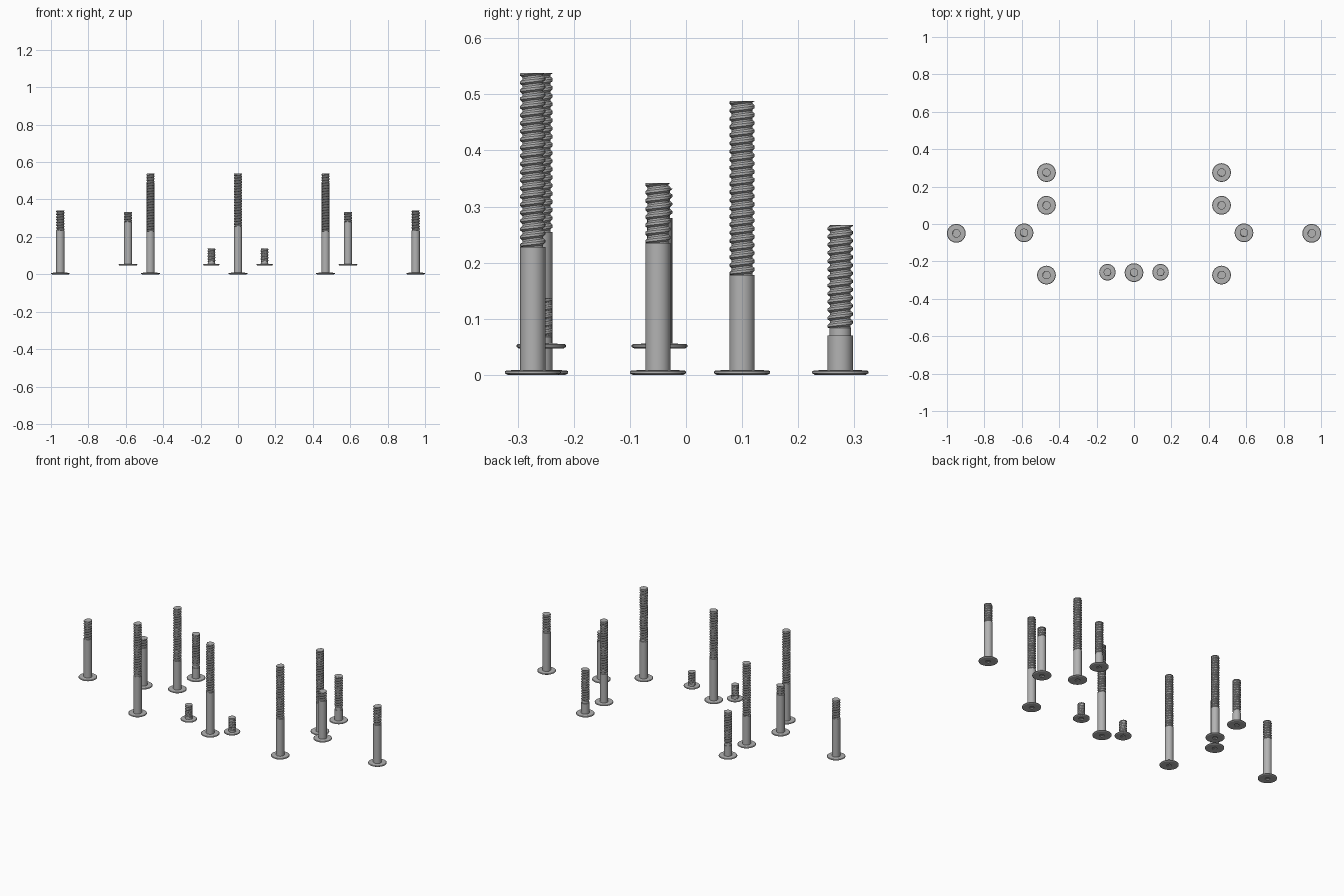
import bpy, bmesh
from math import pi, sin, cos, radians

cube = bpy.data.objects.get("Cube")
if cube:
    bpy.data.objects.remove(cube)

steel = bpy.data.materials.new("grey_steel")
steel.use_nodes = True
steel.diffuse_color = (0.45, 0.45, 0.45, 1)
steel.node_tree.nodes["Principled BSDF"].inputs["Base Color"].default_value = steel.diffuse_color

SIDES = 32
SHAFT = 0.0225
CORE = 0.0185
PITCH = 0.0145


def lathe(bm, profile):
    """Spin (radius, height, is_hex) points and cap both ends."""
    rings = []
    for r, z, is_hex in profile:
        ring = []
        for i in range(SIDES):
            a = 2 * pi * i / SIDES
            s = cos(pi / 6) / cos(a % (pi / 3) - pi / 6) if is_hex else 1
            ring.append(bm.verts.new((r * s * cos(a), r * s * sin(a), z)))
        rings.append(ring)
    for low, high in zip(rings, rings[1:]):
        for i in range(SIDES):
            j = (i + 1) % SIDES
            bm.faces.new((low[i], low[j], high[j], high[i]))
    bm.faces.new(rings[0][::-1])
    bm.faces.new(rings[-1])


def thread(bm, z0, z1, crest):
    """Wind a trapezoid ridge round the core, cut flat at both ends."""
    steps = 20
    shape = [(CORE - 0.001, 0), (crest, 0.3), (crest, 0.6), (CORE - 0.001, 0.9)]
    last = None
    for i in range(-steps, int((z1 - z0) / PITCH * steps) + 1):
        a = 2 * pi * i / steps
        row = []
        for r, h in shape:
            z = z0 + PITCH * (i / steps + h)
            r = CORE - 0.001 if z < z0 else r
            row.append(bm.verts.new((r * cos(a), r * sin(a), min(max(z, z0), z1))))
        if last:
            for k in range(3):
                bm.faces.new((last[k], row[k], row[k + 1], last[k + 1]))
        last = row


def bolt(name, x, y, base, shank_top, thread_start, top, head=0.05, shaft=SHAFT):
    bm = bmesh.new()
    neck = 0.0195 if thread_start > shank_top else CORE
    lathe(bm, [
        (0.014, base + 0.006, True), (0.014, base + 0.001, True),   # hex socket
        (head * 0.55, base, False), (head * 0.9, base, False),      # underside
        (head, base + 0.003, False), (head, base + 0.006, False),   # rim
        (head * 0.95, base + 0.008, False), (shaft, base + 0.009, False),
        (shaft, shank_top, False), (neck, shank_top, False),        # shank
        (neck, thread_start, False), (CORE, thread_start + 0.001, False),
        (CORE, top, False)])
    thread(bm, thread_start, top, shaft)
    bmesh.ops.remove_doubles(bm, verts=bm.verts, dist=0.00001)
    bmesh.ops.dissolve_degenerate(bm, edges=bm.edges, dist=0.00001)
    mesh = bpy.data.meshes.new(name)
    bm.to_mesh(mesh)
    bm.free()
    mesh.materials.append(steel)
    obj = bpy.data.objects.new(name, mesh)
    obj.location = (x, y, 0)
    bpy.context.collection.objects.link(obj)
    bpy.ops.object.select_all(action='DESELECT')
    obj.select_set(True)
    bpy.context.view_layer.objects.active = obj
    bpy.ops.object.shade_smooth_by_angle(angle=radians(30))


# Mirrored pairs: name, x, y, base, shank top, thread start, top, head radius, shaft radius
pairs = [
    ("outer_bolt", 0.95, -0.05, 0, 0.235, 0.235, 0.342, 0.05, SHAFT),
    ("raised_bolt", 0.588, -0.047, 0.047, 0.28, 0.28, 0.332, 0.05, SHAFT),
    ("back_bolt", 0.468, 0.275, 0, 0.07, 0.084, 0.267, 0.05, SHAFT),
    ("middle_bolt", 0.468, 0.1, 0, 0.178, 0.178, 0.488, 0.05, SHAFT),
    ("front_bolt", 0.468, -0.273, 0, 0.228, 0.228, 0.538, 0.05, SHAFT),
    ("short_bolt", 0.142, -0.258, 0.047, 0.058, 0.068, 0.137, 0.044, 0.0205),
]
for name, x, *rest in pairs:
    bolt(name + "_left", x, *rest)
    bolt(name + "_right", -x, *rest)

bolt("centre_bolt", 0, -0.26, 0, 0.255, 0.255, 0.538)
